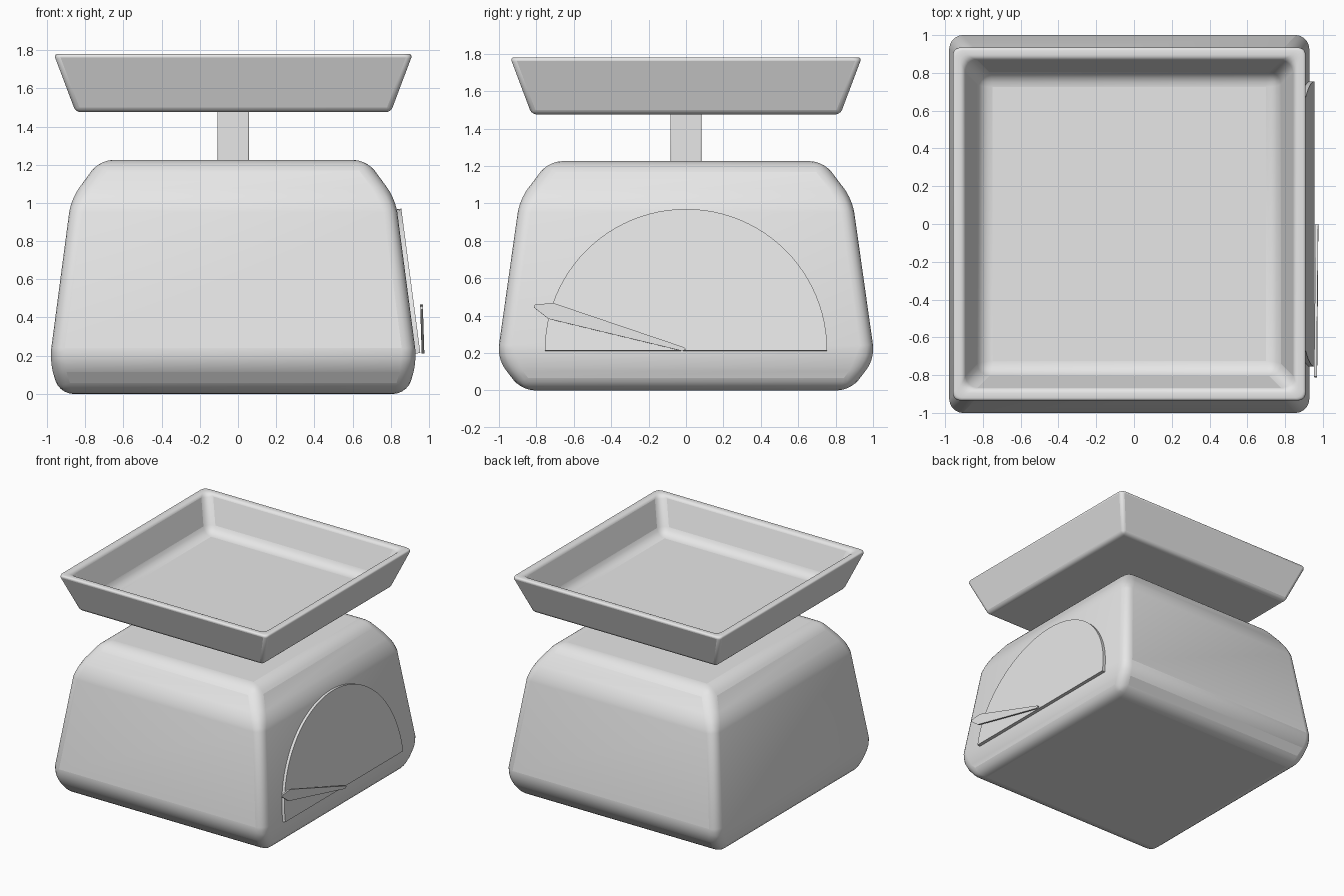
import bpy
import bmesh
from math import pi, cos, sin, radians
from mathutils import Vector

if "Cube" in bpy.data.objects:
    bpy.data.objects.remove(bpy.data.objects["Cube"])

CX = -0.025  # centre line of body, post and tray

grey = bpy.data.materials.new("light grey")
grey.use_nodes = True
grey.diffuse_color = (0.8, 0.8, 0.8, 1)
grey.node_tree.nodes["Principled BSDF"].inputs["Base Color"].default_value = (0.8, 0.8, 0.8, 1)


def finish(name, bm, bevel=0.0, segments=4, weighted=False):
    """Turn a bmesh into a smooth shaded object with rounded edges."""
    bmesh.ops.recalc_face_normals(bm, faces=bm.faces)
    mesh = bpy.data.meshes.new(name)
    bm.to_mesh(mesh)
    bm.free()
    obj = bpy.data.objects.new(name, mesh)
    bpy.context.collection.objects.link(obj)
    mesh.materials.append(grey)
    if bevel:
        mod = obj.modifiers.new("rounded edges", "BEVEL")
        mod.width = bevel
        mod.segments = segments
        mod.limit_method = "WEIGHT" if weighted else "NONE"
    bpy.ops.object.select_all(action="DESELECT")
    obj.select_set(True)
    bpy.context.view_layer.objects.active = obj
    bpy.ops.object.shade_smooth_by_angle(angle=radians(35))
    return obj


def loft(levels):
    """Stack rectangles (half x, half y, z) and join them, capping both ends."""
    bm = bmesh.new()
    rings = [[bm.verts.new((CX + sx * hx, sy * hy, z))
              for sx, sy in ((-1, -1), (1, -1), (1, 1), (-1, 1))]
             for hx, hy, z in levels]
    for low, high in zip(rings, rings[1:]):
        for i in range(4):
            j = (i + 1) % 4
            bm.faces.new((low[i], low[j], high[j], high[i]))
    bm.faces.new(rings[0])
    bm.faces.new(rings[-1])
    return bm, rings


def plate(name, outline, origin, up, thickness):
    """Extrude a (y, height) outline outwards from a leaning plane."""
    up = Vector(up).normalized()
    out = Vector((0, 1, 0)).cross(up)
    bm = bmesh.new()
    back = [bm.verts.new(Vector(origin) + Vector((0, y, 0)) + up * h) for y, h in outline]
    face = bm.faces.new(back)
    grown = bmesh.ops.extrude_face_region(bm, geom=[face], use_keep_orig=True)
    front = [g for g in grown["geom"] if isinstance(g, bmesh.types.BMVert)]
    bmesh.ops.translate(bm, verts=front, vec=out * thickness)
    return finish(name, bm)


# Housing: tucked-in foot, leaning walls and sloped shoulders
body, _ = loft([(0.91, 0.88, 0), (0.962, 1.01, 0.17),
                (0.85, 0.89, 1.02), (0.70, 0.735, 1.225)])
finish("body", body, 0.07, 5)

# Post carrying the tray
post, _ = loft([(0.083, 0.083, 1.18), (0.083, 0.083, 1.5)])
finish("post", post, 0.006, 2)

# Hollow tray with a soft inner floor edge and a rounded rim
tray, rings = loft([(0.825, 0.825, 1.475), (0.94, 0.94, 1.78),
                    (0.875, 0.875, 1.78), (0.785, 0.785, 1.51)])
weights = tray.edges.layers.float.new("bevel_weight_edge")
for edge in tray.edges:
    levels = [next(i for i, r in enumerate(rings) if v in r) for v in edge.verts]
    edge[weights] = 1.0 if min(levels) >= 2 and max(levels) == 3 else 0.45
    if min(levels) == max(levels) and levels[0] in (1, 2):
        edge[weights] = 0.35
finish("tray", tray, 0.06, 4, weighted=True)

# Half-round dial lying on the leaning right wall
steps = 48
arc = [(0.755 * cos(pi * i / steps), 0.762 * sin(pi * i / steps)) for i in range(steps + 1)]
plate("dial", arc, (0.922, 0, 0.21), (-0.112, 0, 0.85), 0.033)

# Pointer with a spear tip in front of the dial
pointer = [(0, 0.01), (-0.02, 0), (-0.735, 0.172), (-0.812, 0.232),
           (-0.808, 0.248), (-0.71, 0.257), (-0.01, 0.02)]
plate("pointer", pointer, (0.962, 0, 0.21), (-0.008, 0, 0.25), 0.014)
